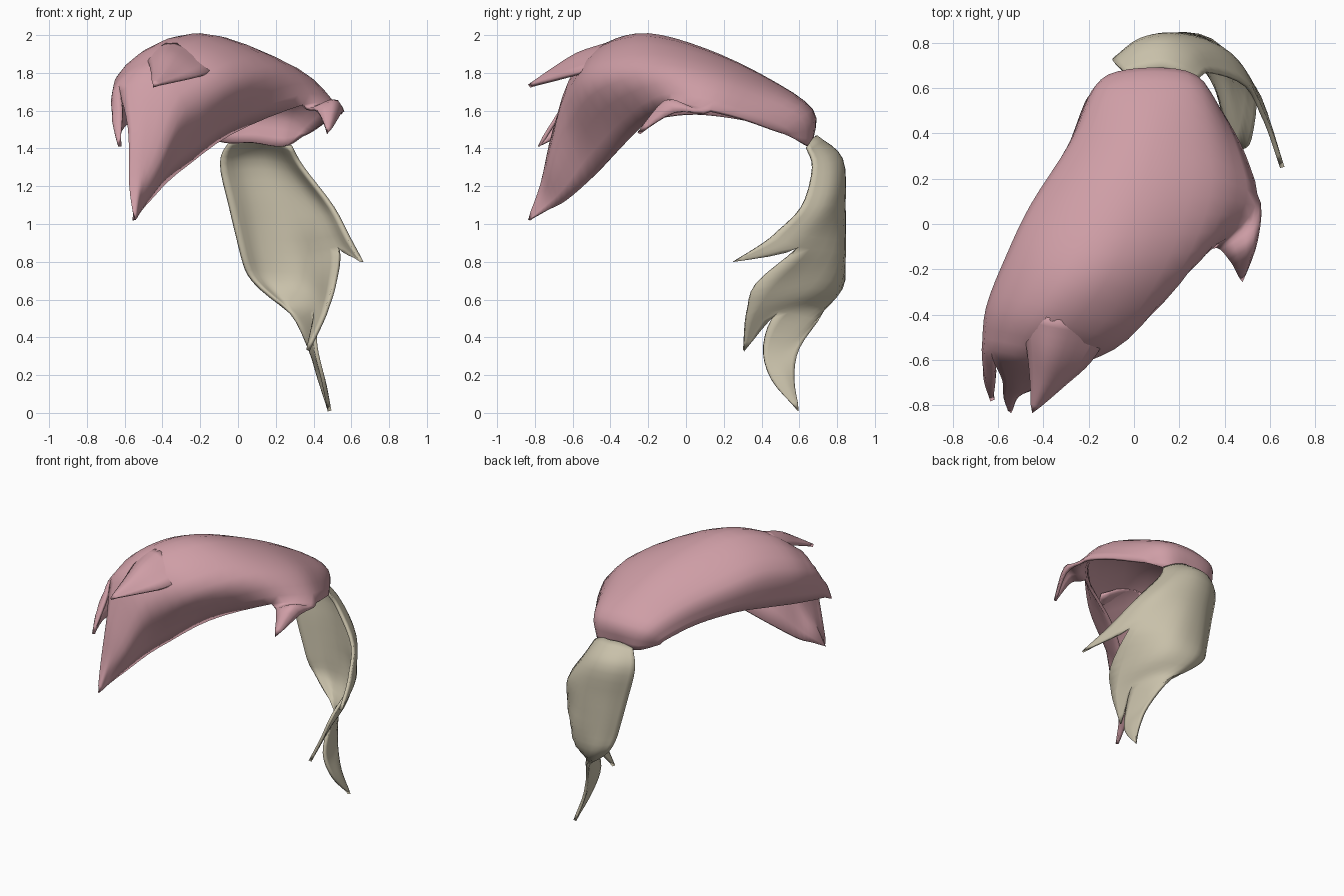
import bpy, bmesh
from mathutils import Vector

COLS, STEP = 17, 4


def spline(pts, n):
    """n even samples of a Catmull-Rom curve through pts (one point = a tip)."""
    p = [Vector(q) for q in pts]
    if len(p) == 1:
        return [p[0].copy() for _ in range(n)]
    p = [2 * p[0] - p[1]] + p + [2 * p[-1] - p[-2]]
    out = []
    for i in range(n):
        s = i / (n - 1) * (len(p) - 3)
        k = min(int(s), len(p) - 4)
        t = s - k
        a, b, c, d = p[k:k + 4]
        out.append(0.5 * (2 * b + (c - a) * t + (2 * a - 5 * b + 4 * c - d) * t * t
                          + (3 * b - a - 3 * c + d) * t ** 3))
    return out


def sheet(bm, rows, skip=0):
    """Loft rows of equal length; skip drops leading rows used only for tangency."""
    cols = [spline(c, (len(rows) - 1) * STEP + 1)[skip * STEP:] for c in zip(*rows)]
    grid = [list(r) for r in zip(*cols)]
    vs = [[bm.verts.new(q) for q in r] for r in grid]
    for a, b in zip(vs, vs[1:]):
        for i in range(len(a) - 1):
            bm.faces.new((a[i], a[i + 1], b[i + 1], b[i]))
    return grid


def grow(bm, rows, lo, hi, extra):
    """Continue columns lo..hi of a sheet as a narrower lock."""
    new = [r[lo:hi + 1] for r in rows[-2:]] + [spline(e, hi - lo + 1) for e in extra]
    sheet(bm, new, 1)
    return new


def finish(bm, name, color, thick):
    bmesh.ops.remove_doubles(bm, verts=bm.verts, dist=0.0005)
    bmesh.ops.dissolve_degenerate(bm, edges=bm.edges, dist=0.0002)
    bmesh.ops.recalc_face_normals(bm, faces=bm.faces)
    me = bpy.data.meshes.new(name)
    bm.to_mesh(me)
    bm.free()
    me.shade_smooth()
    ob = bpy.data.objects.new(name, me)
    bpy.context.collection.objects.link(ob)
    mat = bpy.data.materials.new(name + "_color")
    mat.diffuse_color = (*color, 1)
    me.materials.append(mat)
    mod = ob.modifiers.new("thickness", 'SOLIDIFY')
    mod.thickness = thick
    mod.offset = 0
    return ob


PINK, BEIGE = (0.62, 0.34, 0.38), (0.58, 0.53, 0.40)

# Swept top hair: arched sections from the nape to the front left
sections = [
    [(-.18, .56, 1.47), (-.06, .65, 1.43), (.08, .66, 1.43), (.24, .65, 1.41), (.34, .54, 1.47)],
    [(-.21, .53, 1.50), (-.13, .63, 1.58), (.08, .665, 1.60), (.28, .63, 1.58), (.39, .48, 1.49)],
    [(-.30, .30, 1.55), (-.24, .38, 1.69), (.03, .42, 1.77), (.32, .40, 1.70), (.49, .29, 1.56)],
    [(-.44, .05, 1.58), (-.42, .09, 1.79), (-.08, .10, 1.92), (.33, .12, 1.80), (.53, .08, 1.61)],
    [(-.53, -.15, 1.56), (-.53, -.14, 1.83), (-.20, -.20, 2.0), (.20, -.20, 1.84), (.34, -.10, 1.63)],
    [(-.60, -.38, 1.52), (-.63, -.37, 1.78), (-.36, -.42, 1.95), (-.03, -.50, 1.77), (-.04, -.27, 1.48)],
    [(-.63, -.58, 1.48), (-.655, -.55, 1.70), (-.48, -.58, 1.81), (-.28, -.63, 1.62), (-.33, -.47, 1.27)],
]
bm = bmesh.new()
rows = [spline(s, COLS) for s in sections]
grid = sheet(bm, rows)
# left tip
grow(bm, rows, 0, 5, [
    [(-.635, -.68, 1.46), (-.655, -.68, 1.55), (-.61, -.66, 1.60)],
    [(-.625, -.78, 1.41)]])
# long front tip
grow(bm, rows, 5, 16, [
    [(-.58, -.68, 1.50), (-.50, -.70, 1.48), (-.42, -.71, 1.32), (-.47, -.63, 1.13)],
    [(-.575, -.76, 1.20), (-.52, -.76, 1.20), (-.52, -.74, 1.07)],
    [(-.55, -.83, 1.02)]])
# right side tip, grown sideways from the right edge
edge = [[grid[v][u] for v in range(11, 17)] for u in (12, 16)]
grow(bm, edge, 0, 5, [
    [(.54, -.06, 1.59), (.51, -.10, 1.65), (.42, -.15, 1.60)],
    [(.475, -.25, 1.48)]])
finish(bm, "swept_top_hair", PINK, 0.02)

# Overlapping top lock
bm = bmesh.new()
sheet(bm, [spline(r, 9) for r in [
    [(-.50, -.38, 1.90), (-.33, -.42, 1.95), (-.10, -.45, 1.83)],
    [(-.47, -.54, 1.85), (-.36, -.57, 1.90), (-.19, -.60, 1.79)],
    [(-.455, -.69, 1.79), (-.39, -.70, 1.82), (-.31, -.71, 1.76)],
    [(-.45, -.83, 1.73)]]])
finish(bm, "top_lock", PINK, 0.02)

# Ponytail: curved sheet splitting into three tips
bm = bmesh.new()
rows = [spline(s, COLS) for s in [
    [(-.04, .67, 1.44), (.05, .68, 1.46), (.13, .69, 1.46), (.20, .67, 1.45), (.28, .64, 1.41)],
    [(-.09, .72, 1.32), (.02, .80, 1.34), (.15, .82, 1.34), (.27, .77, 1.32), (.34, .67, 1.30)],
    [(-.04, .74, 1.08), (.08, .82, 1.10), (.25, .83, 1.10), (.42, .75, 1.10), (.50, .61, 1.09)],
    [(.02, .76, .83), (.13, .83, .85), (.34, .81, .85), (.53, .60, .88), (.585, .45, .93)],
]]
sheet(bm, rows)
# side tip
grow(bm, rows, 12, 16, [[(.655, .25, .80)]])
lower = grow(bm, rows, 0, 12, [
    [(.08, .78, .70), (.20, .82, .66), (.39, .72, .66), (.51, .37, .68)],
    [(.28, .72, .53), (.34, .66, .50), (.41, .49, .54), (.46, .32, .52)]])
# inner tip
grow(bm, lower, 8, 12, [[(.37, .305, .33)]])
# long bottom tip
grow(bm, lower, 0, 8, [
    [(.38, .60, .34), (.40, .51, .32), (.41, .41, .36)],
    [(.43, .57, .18), (.45, .52, .18), (.45, .45, .18)],
    [(.485, .595, .01)]])
finish(bm, "ponytail", BEIGE, 0.02)
